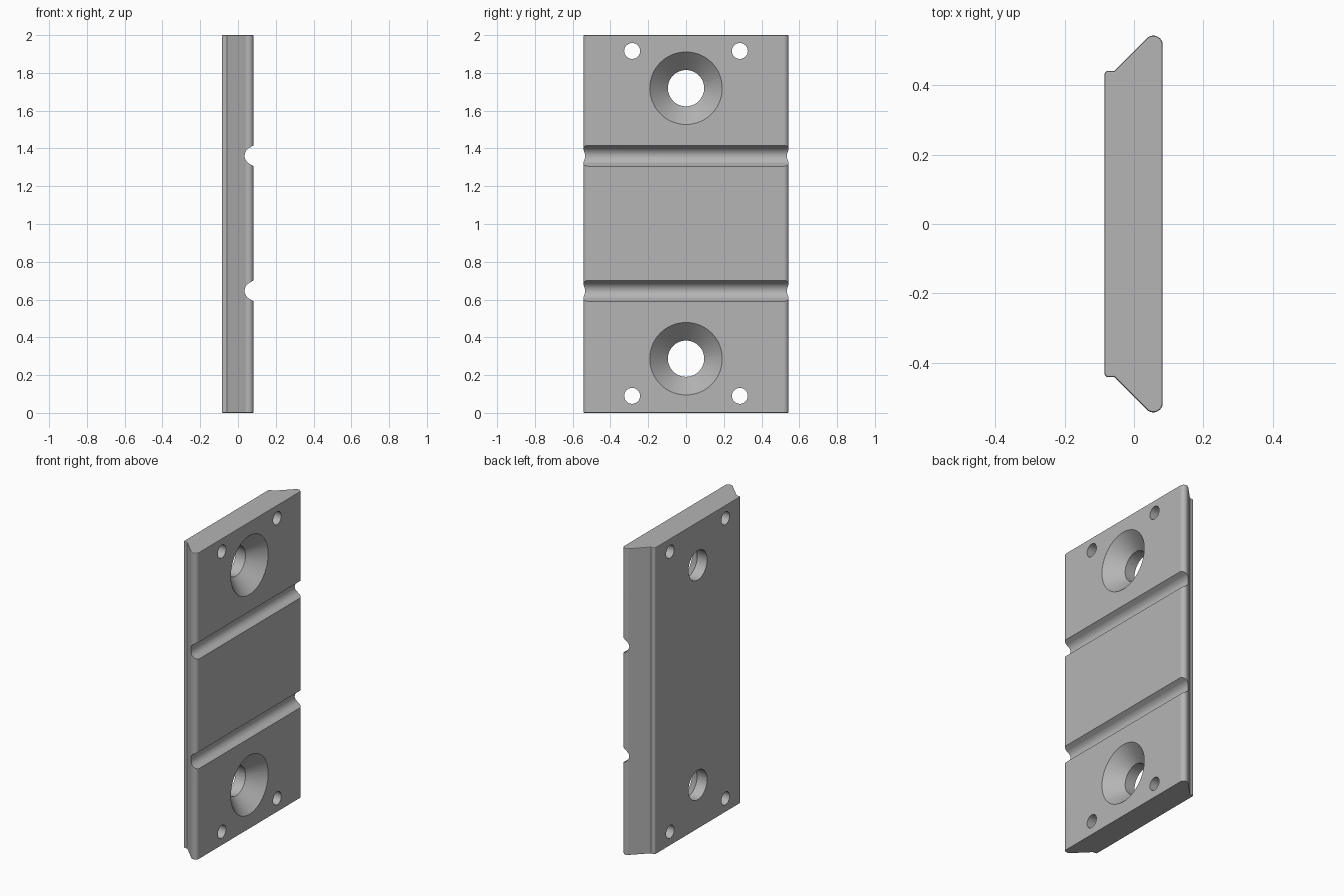
import bpy, bmesh
from math import sin, cos, radians, pi
from mathutils import Vector, Matrix

if "Cube" in bpy.data.objects:
    bpy.data.objects.remove(bpy.data.objects["Cube"], do_unlink=True)

grey = bpy.data.materials.new("plain grey")
grey.use_nodes = True
grey.diffuse_color = (0.46, 0.46, 0.46, 1)
grey.node_tree.nodes["Principled BSDF"].inputs["Base Color"].default_value = grey.diffuse_color

FACE = 0.083   # x of the countersunk face
BACK = -0.085  # x of the narrow mounting face


def make_object(name, bm):
    bmesh.ops.recalc_face_normals(bm, faces=bm.faces[:])
    mesh = bpy.data.meshes.new(name)
    bm.to_mesh(mesh)
    bm.free()
    mesh.materials.append(grey)
    obj = bpy.data.objects.new(name, mesh)
    bpy.context.collection.objects.link(obj)
    return obj


def prism(points, direction):
    """Closed outline pushed along a direction."""
    bm = bmesh.new()
    face = bm.faces.new([bm.verts.new(p) for p in points])
    moved = bmesh.ops.extrude_face_region(bm, geom=[face])["geom"]
    verts = [v for v in moved if isinstance(v, bmesh.types.BMVert)]
    bmesh.ops.translate(bm, verts=verts, vec=Vector(direction))
    return bm


def arc(cx, cy, r, start, end, steps):
    angles = [radians(start + (end - start) * i / steps) for i in range(steps + 1)]
    return [(cx + r * cos(a), cy + r * sin(a)) for a in angles]


def cone_x(bm, x0, x1, r0, r1, y, z):
    """Cone or cylinder lying along x."""
    place = Matrix.Translation(((x0 + x1) / 2, y, z)) @ Matrix.Rotation(pi / 2, 4, 'Y')
    bmesh.ops.create_cone(bm, cap_ends=True, segments=64, radius1=r0, radius2=r1,
                          depth=x1 - x0, matrix=place)


# Plate: dovetail outline with round tips, mirrored in y, raised along z
half = arc(FACE - 0.027, 0.517, 0.027, 0, 135, 10) + [(-0.057, 0.442)]
half += arc(BACK + 0.01, 0.432, 0.01, 90, 180, 4)
outline = half + [(x, -y) for x, y in reversed(half)]
bm = prism([(x, y, 0) for x, y in outline], (0, 0, 2))
rims = [e for e in bm.edges if abs(e.verts[0].co.z - e.verts[1].co.z) < 0.001]
bmesh.ops.bevel(bm, geom=rims, offset=0.006, segments=2, profile=0.5, affect='EDGES')
plate = make_object("plate", bm)

cutters = []
# Flared round grooves across the face
for z in (0.646, 1.361):
    section = arc(FACE, z, 0.048, 120, 240, 16)
    flare = 0.0555 + 0.05 * 0.577
    section = [(FACE + 0.05, z + flare)] + section + [(FACE + 0.05, z - flare)]
    cutters.append(make_object("groove_cutter",
                               prism([(x, -0.7, zz) for x, zz in section], (0, 1.4, 0))))

# Countersunk screw holes: through bore plus flared seat
for z in (0.287, 1.719):
    bm = bmesh.new()
    cone_x(bm, -0.2, 0.2, 0.096, 0.096, 0, z)
    cutters.append(make_object("bore_cutter", bm))
    bm = bmesh.new()
    cone_x(bm, FACE - 0.106, FACE + 0.02, 0.086, 0.212, 0, z)
    cutters.append(make_object("countersink_cutter", bm))

# Small pin holes near the corners
for z in (0.09, 1.916):
    for y in (-0.285, 0.285):
        bm = bmesh.new()
        cone_x(bm, -0.2, 0.2, 0.042, 0.042, y, z)
        cutters.append(make_object("pin_hole_cutter", bm))

bpy.context.view_layer.objects.active = plate
for cutter in cutters:
    cutter.hide_render = True
    cut = plate.modifiers.new("cut", 'BOOLEAN')
    cut.operation, cut.solver, cut.object = 'DIFFERENCE', 'EXACT', cutter
    bpy.ops.object.modifier_apply(modifier=cut.name)
    bpy.data.objects.remove(cutter, do_unlink=True)

# Smooth rounded parts, flat faces kept flat
bpy.ops.object.select_all(action='DESELECT')
plate.select_set(True)
bpy.ops.object.shade_smooth_by_angle(angle=radians(35))
normals = plate.modifiers.new("flat_faces", 'WEIGHTED_NORMAL')
normals.keep_sharp = True
